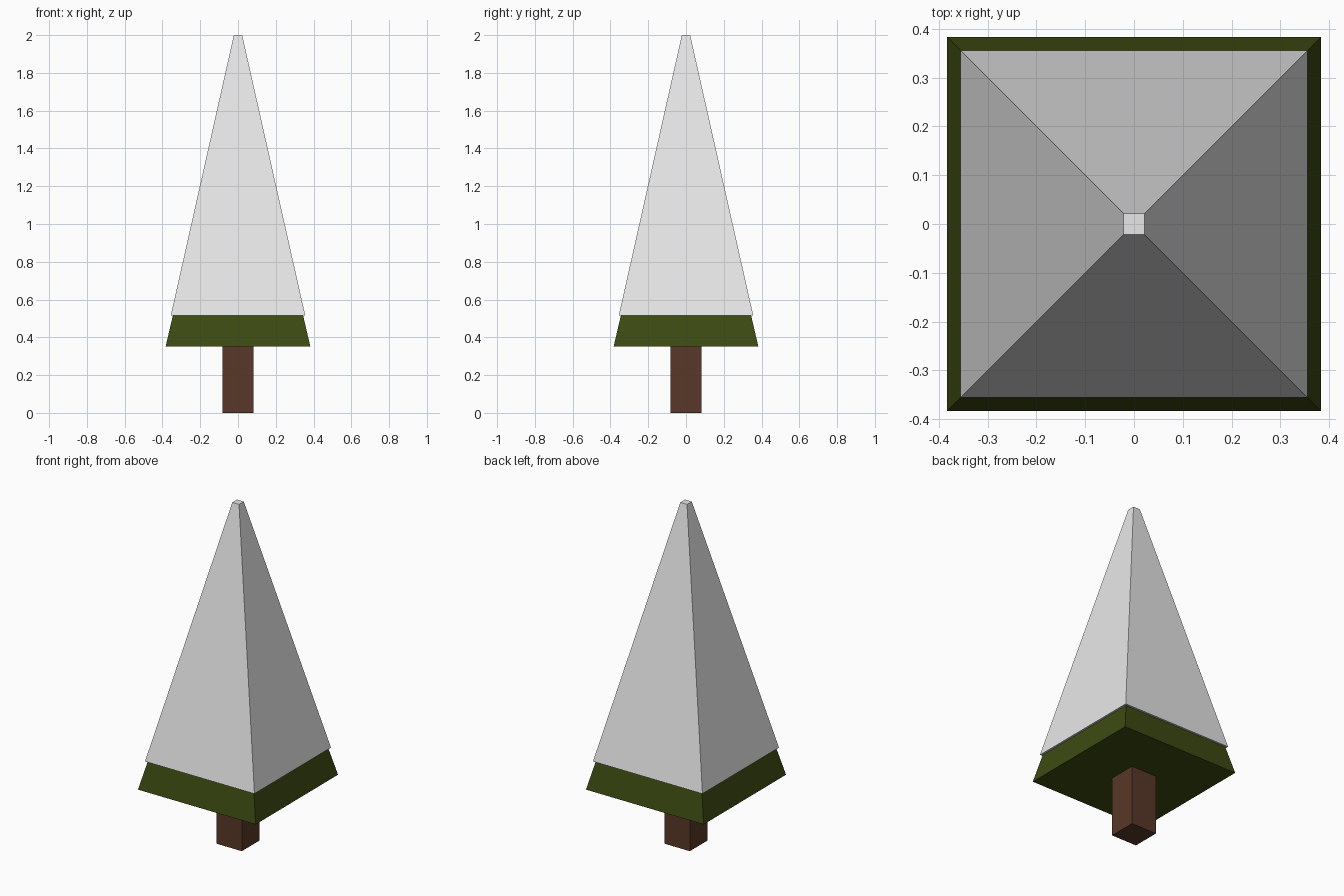
import bpy
import bmesh

if "Cube" in bpy.data.objects:
    bpy.data.objects.remove(bpy.data.objects["Cube"])


def material(name, rgb):
    mat = bpy.data.materials.new(name)
    mat.diffuse_color = (*rgb, 1.0)
    mat.use_nodes = True
    mat.node_tree.nodes["Principled BSDF"].inputs["Base Color"].default_value = mat.diffuse_color
    return mat


def frustum(name, z0, z1, half0, half1, mat):
    """Closed square block tapering from half-width half0 at z0 to half1 at z1."""
    bm = bmesh.new()
    bmesh.ops.create_cube(bm, size=2.0)
    for v in bm.verts:
        half, z = (half0, z0) if v.co.z < 0 else (half1, z1)
        v.co = (v.co.x * half, v.co.y * half, z)
    mesh = bpy.data.meshes.new(name)
    bm.to_mesh(mesh)
    bm.free()
    mesh.materials.append(mat)
    obj = bpy.data.objects.new(name, mesh)
    bpy.context.collection.objects.link(obj)
    return obj


bark = material("bark brown", (0.098, 0.040, 0.021))
needles = material("needle green", (0.046, 0.068, 0.006))
snow = material("snow white", (0.80, 0.80, 0.80))

# Square trunk
frustum("trunk", 0.0, 0.352, 0.083, 0.083, bark)
# Foliage pyramid, mostly hidden under the snow
frustum("foliage", 0.352, 1.95, 0.383, 0.01, needles)
# Snow cover with a slight overhang at its lower rim
frustum("snow_cover", 0.515, 2.0, 0.356, 0.022, snow)
